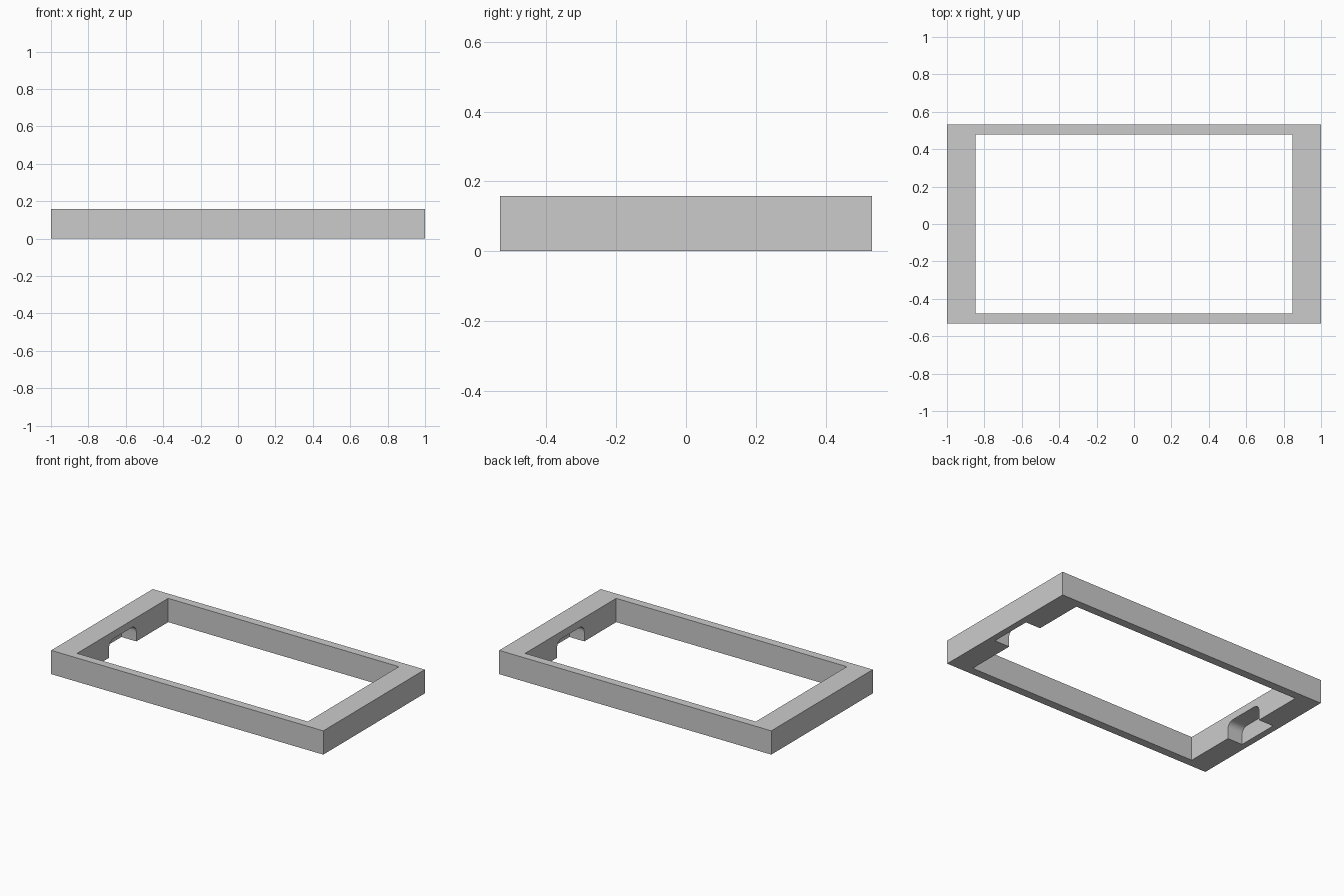
import bpy, bmesh
from math import radians

if "Cube" in bpy.data.objects:
    bpy.data.objects.remove(bpy.data.objects["Cube"])

HEIGHT = 0.158
OUTER = (1.0, 0.533)       # half sizes
INNER = (0.848, 0.478)
NOTCH_Y, NOTCH_TOP, NOTCH_R = 0.143, 0.11, 0.045
NOTCH_X = 0.957            # back wall of each notch


def box(name, lo, hi):
    bm = bmesh.new()
    bmesh.ops.create_cube(bm, size=1)
    for v in bm.verts:
        v.co = [(a + b) / 2 + c * (b - a) for a, b, c in zip(lo, hi, v.co)]
    mesh = bpy.data.meshes.new(name)
    bm.to_mesh(mesh)
    bm.free()
    ob = bpy.data.objects.new(name, mesh)
    bpy.context.collection.objects.link(ob)
    return ob


def round_top(ob):
    # Round the two upper edges that run along x
    bm = bmesh.new()
    bm.from_mesh(ob.data)
    top = max(v.co.z for v in bm.verts)
    edges = [e for e in bm.edges
             if all(abs(v.co.z - top) < 1e-5 for v in e.verts)
             and abs(e.verts[0].co.x - e.verts[1].co.x) > 1e-4]
    bmesh.ops.bevel(bm, geom=edges, offset=NOTCH_R, segments=8,
                    profile=0.5, affect='EDGES')
    bm.to_mesh(ob.data)
    bm.free()


# Rectangular frame
frame = box("frame", (-OUTER[0], -OUTER[1], 0), (*OUTER, HEIGHT))

# Cutters: central opening and a blind notch under each short bar
cutters = [box("opening_cutter", (-INNER[0], -INNER[1], -0.2), (*INNER, 0.4))]
for side, x0, x1 in (("left", -NOTCH_X, -0.6), ("right", 0.6, NOTCH_X)):
    notch = box(side + "_notch_cutter", (x0, -NOTCH_Y, -0.1), (x1, NOTCH_Y, NOTCH_TOP))
    round_top(notch)
    cutters.append(notch)

bpy.context.view_layer.objects.active = frame
frame.select_set(True)
for cutter in cutters:
    mod = frame.modifiers.new(cutter.name, 'BOOLEAN')
    mod.operation = 'DIFFERENCE'
    mod.solver = 'EXACT'
    mod.object = cutter
    bpy.ops.object.modifier_apply(modifier=mod.name)
    bpy.data.objects.remove(cutter)

bpy.ops.object.shade_smooth_by_angle(angle=radians(30))
